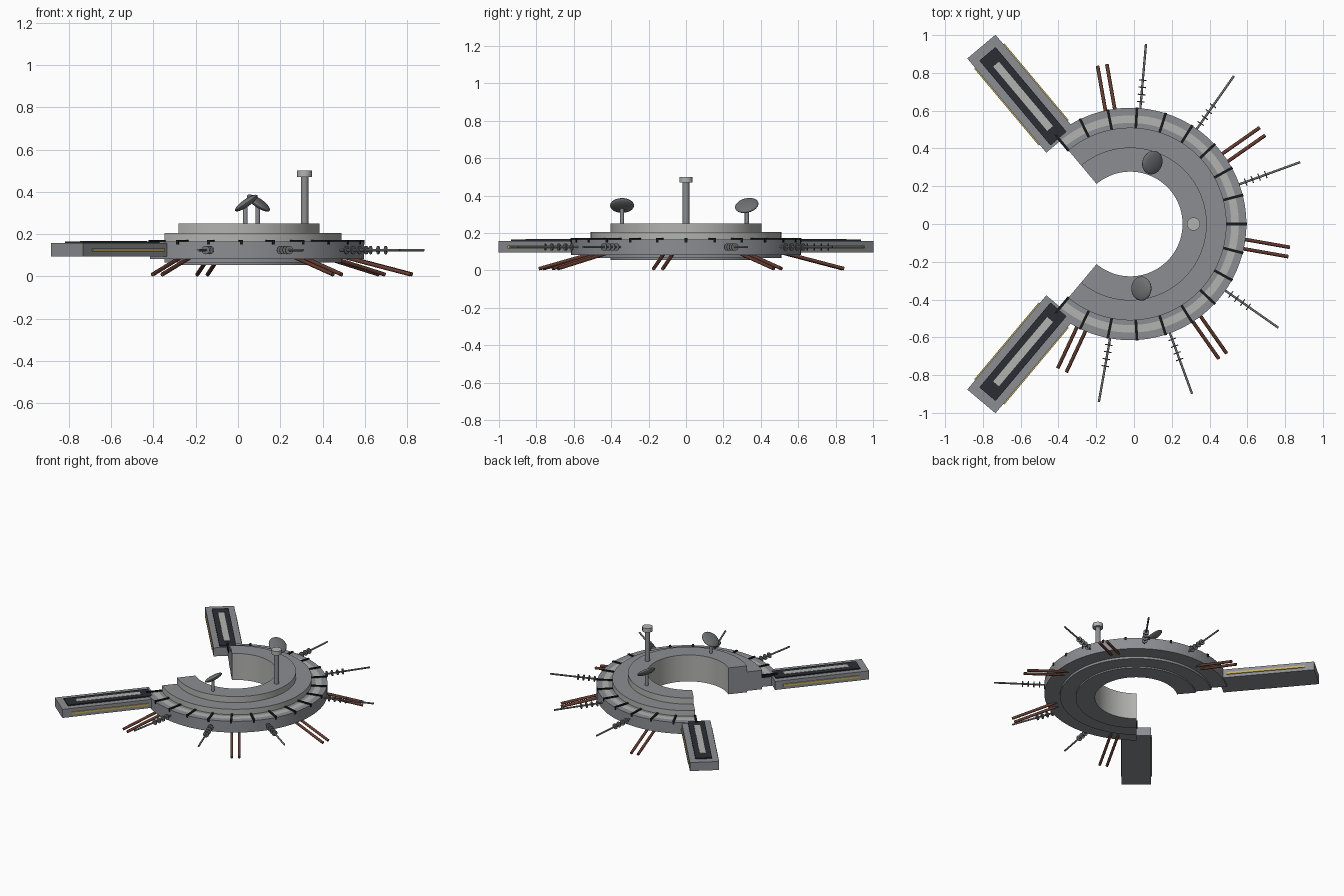
import bpy, bmesh
from math import radians, sin, cos, pi
from mathutils import Vector, Matrix

cube = bpy.data.objects.get("Cube")
if cube:
    bpy.data.objects.remove(cube, do_unlink=True)

CENTRE = Vector((-0.02, 0, 0))
SPAN = radians(130)


def material(name, colour):
    m = bpy.data.materials.new(name)
    m.use_nodes = True
    m.diffuse_color = (*colour, 1)
    m.node_tree.nodes["Principled BSDF"].inputs["Base Color"].default_value = (*colour, 1)
    return m


HULL = material("hull grey", (0.26, 0.27, 0.29))
LIGHT = material("light grey", (0.45, 0.45, 0.44))
DARK = material("dark panel", (0.025, 0.025, 0.035))
BLACK = material("black rib", (0.01, 0.01, 0.012))
STEEL = material("steel grey", (0.16, 0.165, 0.17))
COPPER = material("copper brown", (0.13, 0.045, 0.03))
GOLD = material("gold", (0.55, 0.42, 0.12))


def finish(name, bm, *mats):
    bmesh.ops.recalc_face_normals(bm, faces=bm.faces)
    mesh = bpy.data.meshes.new(name)
    bm.to_mesh(mesh)
    bm.free()
    for m in mats:
        mesh.materials.append(m)
    ob = bpy.data.objects.new(name, mesh)
    bpy.context.collection.objects.link(ob)
    bpy.ops.object.select_all(action='DESELECT')
    ob.select_set(True)
    bpy.context.view_layer.objects.active = ob
    bpy.ops.object.shade_smooth_by_angle(angle=radians(35))
    return ob


def radial(angle):
    """Frame whose x axis points outward from the ring at an angle in degrees."""
    return Matrix.Translation(CENTRE) @ Matrix.Rotation(radians(angle), 4, 'Z')


def add_box(bm, frame, lo, hi):
    lo, hi = Vector(lo), Vector(hi)
    place = Matrix.Translation((lo + hi) / 2) @ Matrix.Diagonal((*(hi - lo), 1))
    bmesh.ops.create_cube(bm, size=1, matrix=frame @ place)


def box(name, mat, frame, lo, hi):
    bm = bmesh.new()
    add_box(bm, frame, lo, hi)
    return finish(name, bm, mat)


def add_rod(bm, frame, a, b, radius, sides=12):
    a, b = Vector(a), Vector(b)
    turn = (b - a).to_track_quat('Z', 'Y').to_matrix().to_4x4()
    bmesh.ops.create_cone(bm, cap_ends=True, segments=sides, radius1=radius, radius2=radius,
                          depth=(b - a).length,
                          matrix=frame @ Matrix.Translation((a + b) / 2) @ turn)


# Stepped open ring: radius, height, and colour of the face to the next point
profile = [(0.277, 0.055, 0), (0.405, 0.055, 0), (0.405, 0.065, 0), (0.51, 0.065, 0),
           (0.51, 0.082, 0), (0.615, 0.082, 0), (0.615, 0.165, 0), (0.575, 0.165, 1),
           (0.535, 0.165, 0), (0.51, 0.165, 1), (0.51, 0.205, 0), (0.405, 0.205, 1),
           (0.405, 0.25, 0), (0.277, 0.25, 1)]
STEPS = 90
bm = bmesh.new()
rows = []
for i in range(STEPS + 1):
    t = -SPAN + 2 * SPAN * i / STEPS
    rows.append([bm.verts.new(CENTRE + Vector((r * cos(t), r * sin(t), z)))
                 for r, z, _ in profile])
for a, b in zip(rows, rows[1:]):
    for j, (_, _, colour) in enumerate(profile):
        k = (j + 1) % len(profile)
        bm.faces.new((a[j], a[k], b[k], b[j])).material_index = colour
bm.faces.new(rows[0])
bm.faces.new(rows[-1])
finish("ring_hull", bm, HULL, LIGHT)

# Black ribs across the outer deck
bm = bmesh.new()
for i in range(19):
    add_box(bm, radial(-130 + 260 * i / 18), (0.505, -0.007, 0.15), (0.618, 0.007, 0.172))
finish("deck_ribs", bm, BLACK)

# Two docking arms with inset deck panels and side strips
for side, angle in (("left", 130), ("right", -130)):
    f = radial(angle)
    box(f"arm_{side}", HULL, f, (0.575, -0.0975, 0.095), (1.226, 0.0975, 0.158))
    box(f"arm_panel_{side}", DARK, f, (0.59, -0.056, 0.157), (1.176, 0.056, 0.166))
    box(f"arm_runway_{side}", LIGHT, f, (0.66, -0.02, 0.16), (1.105, 0.02, 0.168))
    bm = bmesh.new()
    for s in (-1, 1):
        add_box(bm, f, (0.63, s * 0.1 - 0.004, 0.117), (1.16, s * 0.1 + 0.004, 0.133))
    finish(f"arm_strips_{side}", bm, GOLD)

# Radial antennas with disc insulators
for n, angle in enumerate((85, 55, 20, -35, -70, -100)):
    f = radial(angle)
    bm = bmesh.new()
    add_rod(bm, f, (0.6, 0, 0.125), (0.957, 0, 0.125), 0.006)
    for i in range(4):
        r = 0.65 + 0.038 * i
        add_rod(bm, f, (r - 0.003, 0, 0.125), (r + 0.003, 0, 0.125), 0.02, 16)
    finish(f"antenna_{n + 1}", bm, STEEL)

# Pairs of copper pipes slanting downward
for n, angle in enumerate((100, 35, -10, -55, -115)):
    bm = bmesh.new()
    for y in (-0.025, 0.025):
        add_rod(bm, radial(angle), (0.53, y, 0.093), (0.853, y, 0.0095), 0.0095)
    finish(f"pipe_pair_{n + 1}", bm, COPPER)

# Mast with a wide cap
upright = Matrix.Translation((0.315, 0, 0))
bm = bmesh.new()
add_rod(bm, upright, (0, 0, 0.24), (0, 0, 0.475), 0.018, 24)
finish("mast", bm, HULL)
bm = bmesh.new()
add_rod(bm, upright, (0, 0, 0.47), (0, 0, 0.5), 0.035, 24)
finish("mast_cap", bm, LIGHT)

# Tilted dishes on short posts
for side, x, y, normal in (("right", 0.035, -0.342, (-0.57, 0, 0.82)),
                           ("left", 0.093, 0.325, (0.55, -0.2, 0.8))):
    bm = bmesh.new()
    add_rod(bm, Matrix.Translation((x, y, 0)), (0, 0, 0.24), (0, 0, 0.335), 0.011, 16)
    finish(f"dish_post_{side}", bm, HULL)
    bm = bmesh.new()
    turn = Vector(normal).to_track_quat('Z', 'Y').to_matrix().to_4x4()
    bmesh.ops.create_uvsphere(bm, u_segments=32, v_segments=16, radius=0.064,
                              matrix=Matrix.Translation((x + 0.004, y, 0.347)) @ turn
                              @ Matrix.Diagonal((1, 1, 0.28, 1)))
    finish(f"dish_{side}", bm, STEEL)
